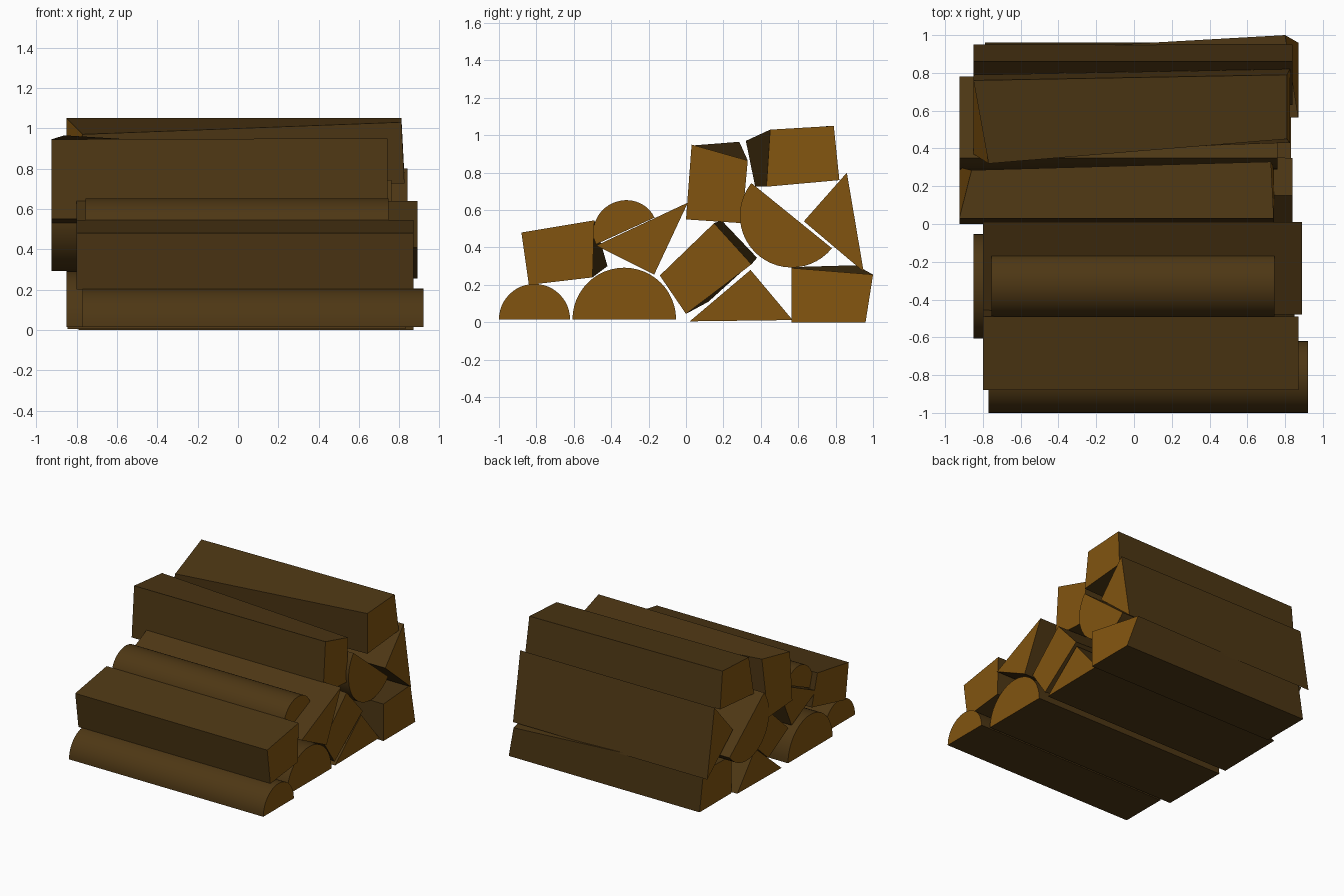
import bpy, bmesh, math

if "Cube" in bpy.data.objects:
    bpy.data.objects.remove(bpy.data.objects["Cube"])


def material(name, rgb):
    m = bpy.data.materials.new(name)
    m.diffuse_color = (*rgb, 1)
    m.use_nodes = True
    m.node_tree.nodes["Principled BSDF"].inputs["Base Color"].default_value = m.diffuse_color
    return m


bark = material("bark", (0.075, 0.038, 0.007))
cut = material("cut_wood", (0.22, 0.088, 0.005))


def log(name, x0, x1, near, far=None, smooth=False):
    """Prism along x; sections are (y, z) or (y, z, x) points, near end at x1."""
    far = far or near
    bm = bmesh.new()
    a = [bm.verts.new((p[2] if len(p) > 2 else x1, p[0], p[1])) for p in near]
    b = [bm.verts.new((p[2] if len(p) > 2 else x0, p[0], p[1])) for p in far]
    ends = [bm.faces.new(a), bm.faces.new(b[::-1])]
    for f in ends:
        f.material_index = 1
    n = len(a)
    for i in range(n):
        j = (i + 1) % n
        bm.faces.new((a[i], b[i], b[j], a[j]))
    bmesh.ops.recalc_face_normals(bm, faces=bm.faces[:])
    me = bpy.data.meshes.new(name)
    bm.to_mesh(me)
    bm.free()
    me.materials.append(bark)
    me.materials.append(cut)
    ob = bpy.data.objects.new(name, me)
    bpy.context.collection.objects.link(ob)
    if smooth:
        bpy.ops.object.select_all(action='DESELECT')
        ob.select_set(True)
        bpy.context.view_layer.objects.active = ob
        bpy.ops.object.shade_smooth_by_angle(angle=math.radians(30))
    return ob


def half_log(name, x0, x1, cy, cz, r, tilt=0, squash=1, n=24):
    """Half-round log; tilt turns the flat side in degrees."""
    c, s = math.cos(math.radians(tilt)), math.sin(math.radians(tilt))
    pts = []
    for i in range(n + 1):
        t = math.pi * i / n
        u, v = r * math.cos(t), r * squash * math.sin(t)
        pts.append((cy + u * c - v * s, cz + u * s + v * c))
    return log(name, x0, x1, pts, smooth=True)


# Half-round logs
half_log("front_half_log", -0.77, 0.92, -0.81, 0.015, 0.19)
half_log("lower_half_log", -0.85, 0.85, -0.33, 0.015, 0.277)
half_log("upper_half_log", -0.755, 0.745, -0.325, 0.488, 0.172, 24.5, 0.95)
half_log("rear_half_log", -0.925, 0.76, 0.565, 0.57, 0.277, 141)

# Wedge-shaped split logs
log("middle_wedge", -0.80, 0.89, [(-0.48, 0.41), (-0.17, 0.255), (0.01, 0.64)])
log("bottom_wedge", -0.845, 0.83, [(0.02, 0.005), (0.57, 0.012), (0.345, 0.28)])
log("leaning_wedge", -0.85, 0.84, [(0.63, 0.54), (0.95, 0.27), (0.86, 0.80)])

# Squared split logs with slightly different ends
log("front_square_log", -0.80, 0.87,
    [(-0.84, 0.20), (-0.50, 0.24), (-0.49, 0.545), (-0.88, 0.48)],
    [(-0.84, 0.20), (-0.42, 0.30), (-0.49, 0.545), (-0.88, 0.48)])
log("tilted_square_log", -0.80, 0.84,
    [(0.00, 0.045), (0.35, 0.31), (0.15, 0.53), (-0.14, 0.25)],
    [(0.12, 0.11), (0.38, 0.345), (0.19, 0.545), (-0.13, 0.25)])
log("rear_square_log", -0.79, 0.87,
    [(0.565, 0.0), (0.96, 0.0), (1.0, 0.255, 0.80), (0.565, 0.29)],
    [(0.565, 0.0), (0.96, 0.0), (0.91, 0.305), (0.565, 0.295)])
log("top_front_log", -0.925, 0.74,
    [(0.0, 0.55), (0.30, 0.53), (0.33, 0.865, 0.725), (0.03, 0.95)],
    [(0.0, 0.55), (0.30, 0.53), (0.285, 0.965, -0.86), (0.03, 0.945)])
log("top_rear_log", -0.85, 0.81,
    [(0.43, 0.725, 0.825), (0.82, 0.76, 0.825), (0.79, 1.05), (0.45, 1.03)],
    [(0.37, 0.725), (0.79, 0.76), (0.76, 1.05), (0.32, 0.97, -0.77)])
